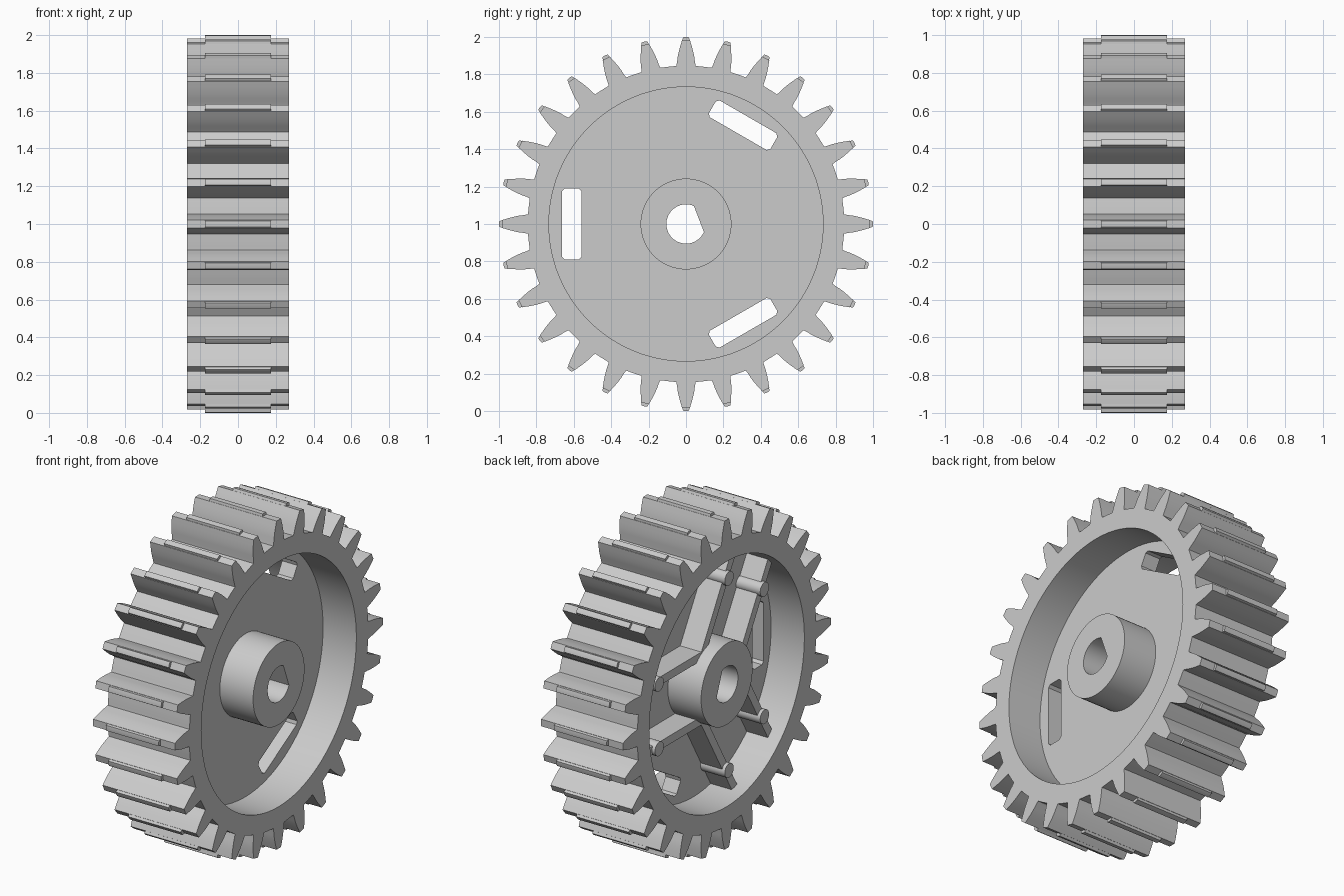
import bpy, bmesh
from math import pi, sin, cos, sqrt, radians, acos
from mathutils import Matrix, Vector

cube = bpy.data.objects.get("Cube")
if cube:
    bpy.data.objects.remove(cube, do_unlink=True)

grey = bpy.data.materials.new("plain_grey")
grey.use_nodes = True
COLOUR = (0.6, 0.6, 0.6, 1)
grey.diffuse_color = COLOUR
grey.node_tree.nodes["Principled BSDF"].inputs["Base Color"].default_value = COLOUR

TEETH = 28
HALF = 0.27       # half width of the gear
WEB = 0.05        # half thickness of the web
HUB_R, RIM_R, ROOT_R = 0.243, 0.733, 0.845
# profile in (y, z) extruded along the x axis
AXLE = Matrix(((0, 0, 1, 0), (1, 0, 0, 0), (0, 1, 0, 1), (0, 0, 0, 1)))


def turn(points, angle):
    c, s = cos(angle), sin(angle)
    return [(a * c - b * s, a * s + b * c) for a, b in points]


def circle(r, n=96, start=0.0, end=2 * pi):
    return [(r * cos(start + (end - start) * i / n),
             r * sin(start + (end - start) * i / n)) for i in range(n)]


def extrude(name, loops, x0, x1):
    """Fill the loops (inner ones become holes) and extrude from x0 to x1."""
    curve = bpy.data.curves.new(name, "CURVE")
    curve.dimensions = "2D"
    curve.fill_mode = "BOTH"
    curve.extrude = (x1 - x0) / 2
    for loop in loops:
        spline = curve.splines.new("POLY")
        spline.points.add(len(loop) - 1)
        for p, (a, b) in zip(spline.points, loop):
            p.co = (a, b, 0, 1)
        spline.use_cyclic_u = True
    source = bpy.data.objects.new(name + "_profile", curve)
    bpy.context.collection.objects.link(source)
    bpy.context.view_layer.update()
    deps = bpy.context.evaluated_depsgraph_get()
    mesh = bpy.data.meshes.new_from_object(source.evaluated_get(deps))
    bpy.data.objects.remove(source, do_unlink=True)

    bm = bmesh.new()
    bm.from_mesh(mesh)
    bmesh.ops.remove_doubles(bm, verts=bm.verts, dist=1e-5)
    bmesh.ops.recalc_face_normals(bm, faces=bm.faces)
    bm.transform(Matrix.Translation(((x0 + x1) / 2, 0, 0)) @ AXLE)
    bm.to_mesh(mesh)
    bm.free()
    mesh.materials.clear()
    mesh.materials.append(grey)
    ob = bpy.data.objects.new(name, mesh)
    bpy.context.collection.objects.link(ob)
    bpy.ops.object.select_all(action="DESELECT")
    ob.select_set(True)
    bpy.context.view_layer.objects.active = ob
    bpy.ops.object.shade_smooth_by_angle(angle=radians(25))
    return ob


# toothed rim: flank given as (radius, half width)
flank = [(ROOT_R, 0.052), (0.865, 0.048), (0.89, 0.045), (0.92, 0.039),
         (0.95, 0.031), (0.983, 0.021)]
tooth = [(r, -w) for r, w in flank] + [(r, w) for r, w in reversed(flank)]
step = 2 * pi / TEETH
edge = 0.052 / ROOT_R
outline = []
for i in range(TEETH):
    outline += turn(tooth, i * step)
    outline += turn(circle(ROOT_R + 0.001, 5, edge, step - edge), i * step)[1:]
extrude("toothed_rim", [outline, circle(RIM_R)], -HALF, HALF)

# raised tips along the middle of every tooth
tip = [(0.975, -0.021), (0.998, -0.016), (1.0, 0), (0.998, 0.016), (0.975, 0.021)]
extrude("tooth_tips", [turn(tip, i * step) for i in range(TEETH)], -0.175, 0.175)

# web with three slots
u, v, c = 0.052, 0.19, 0.015
corners = [(u, v - c), (u - c, v), (c - u, v), (-u, v - c),
           (-u, c - v), (c - u, -v), (u - c, -v), (u, c - v)]
slot = [(0.61 + a, b) for a, b in corners]
arms = [radians(a) for a in (60, 180, 300)]
extrude("web", [circle(RIM_R + 0.03), circle(HUB_R - 0.03)]
        + [turn(slot, a) for a in arms], -WEB, WEB)

# hub with a D-shaped bore
bore_r = 0.105
cut = acos(0.074 / bore_r)
bore = turn(circle(bore_r, 40, cut, 2 * pi - cut)
            + [(bore_r * cos(cut), -bore_r * sin(cut))], radians(21))
extrude("hub", [circle(HUB_R, 64), bore], -HALF, HALF)

# V-shaped ribs around each slot, each with a round peg
k = sqrt(3) / 2
for n, a in enumerate(arms):
    for side in (-1, 1):
        start = Vector((HUB_R - 0.02, 0))
        along = Vector((0.5, side * k))
        across = Vector((-along.y, along.x)) * 0.025
        end = start + along * 0.61
        bar = [start - across, end - across, end + across, start + across]
        label = f"{n + 1}_{'a' if side < 0 else 'b'}"
        extrude("rib_" + label, [turn([tuple(p) for p in bar], a)], -0.19, -WEB + 0.01)
        centre = start + along * 0.44
        peg = [(centre.x + p, centre.y + q) for p, q in circle(0.042, 24)]
        extrude("peg_" + label, [turn(peg, a)], -0.21, -WEB + 0.01)
